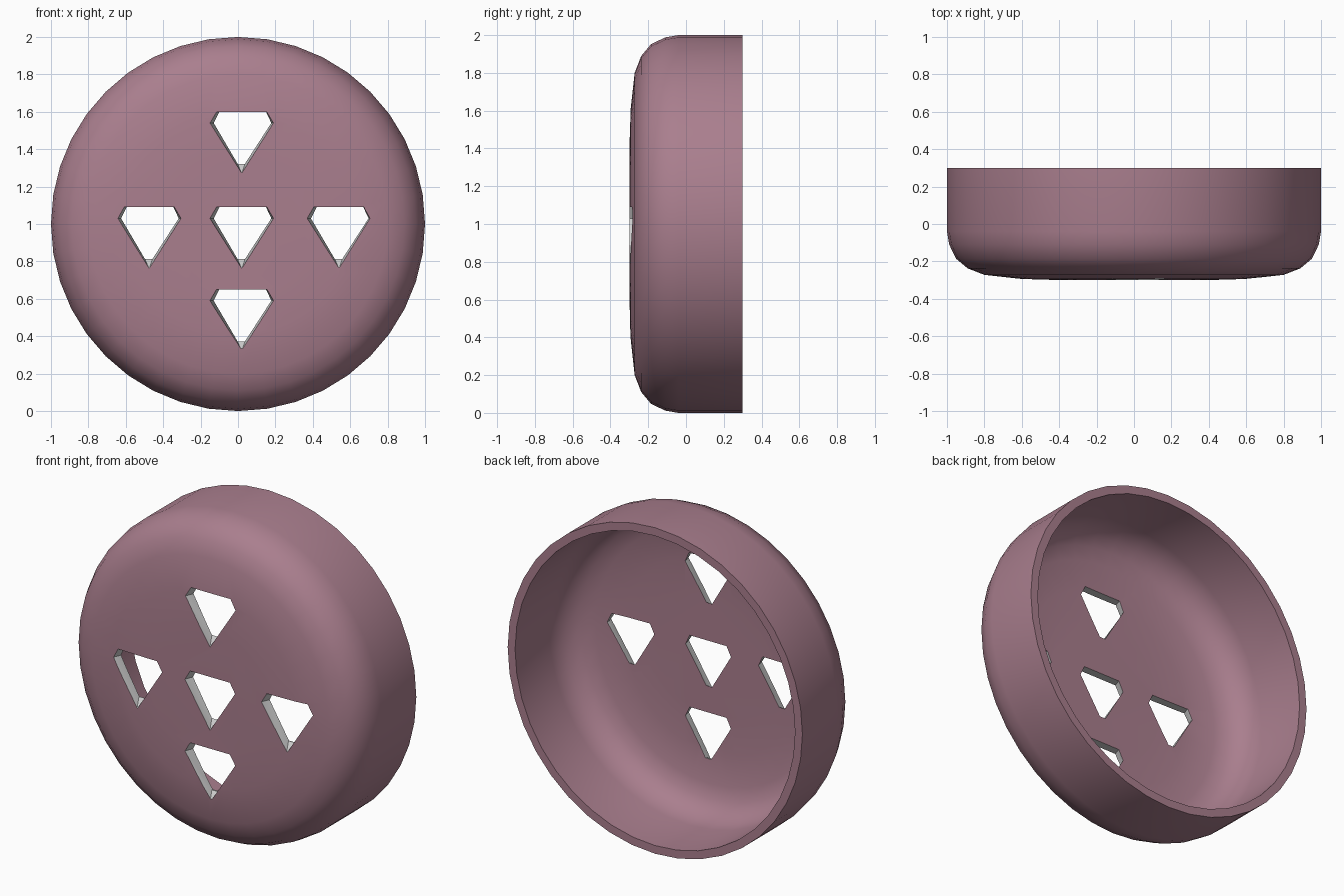
import bpy, bmesh, math

if "Cube" in bpy.data.objects:
    bpy.data.objects.remove(bpy.data.objects["Cube"])

SIDES = 40


def material(name, rgb):
    m = bpy.data.materials.new(name)
    m.diffuse_color = (*rgb, 1)
    m.use_nodes = True
    m.node_tree.nodes["Principled BSDF"].inputs["Base Color"].default_value = m.diffuse_color
    return m


def make_object(name, bm, mat):
    bmesh.ops.recalc_face_normals(bm, faces=bm.faces)
    me = bpy.data.meshes.new(name)
    bm.to_mesh(me)
    bm.free()
    me.materials.append(mat)
    ob = bpy.data.objects.new(name, me)
    bpy.context.collection.objects.link(ob)
    return ob


def bridge(bm, a, b):
    n = len(a)
    for i in range(n):
        bm.faces.new((a[i], a[(i + 1) % n], b[(i + 1) % n], b[i]))


pink = material("dusty_pink", (0.40, 0.21, 0.27))
grey = material("cut_grey", (0.6, 0.6, 0.6))

# Round dish: outer and inner profile (radius, y) turned about the y axis
outer = [(0.4, -0.3), (0.6, -0.294), (0.8, -0.272), (0.89, -0.237),
         (0.952, -0.185), (0.988, -0.11), (1.0, -0.04), (1.0, 0.3)]
inner = [(0.95, 0.3), (0.95, -0.03), (0.938, -0.095), (0.903, -0.157),
         (0.85, -0.2), (0.77, -0.226), (0.59, -0.245), (0.4, -0.25)]
bm = bmesh.new()
rings = []
for r, y in outer + inner:
    rings.append([bm.verts.new((r * math.cos(2 * math.pi * i / SIDES), y,
                                1 + r * math.sin(2 * math.pi * i / SIDES)))
                  for i in range(SIDES)])
for a, b in zip(rings, rings[1:]):
    bridge(bm, a, b)
bm.faces.new(rings[0])
bm.faces.new(rings[-1])
dish = make_object("round_dish", bm, pink)

# Cutter: five blunt triangles that narrow through the wall
front = [(-0.15, 1.03), (-0.115, 1.09), (0.155, 1.09), (0.19, 1.03),
         (0.022, 0.765), (0.018, 0.765)]
back = [(-0.13, 1.03), (-0.1, 1.09), (0.15, 1.09), (0.178, 1.03),
        (0.037, 0.812), (-0.002, 0.812)]
layers = [(-0.36, front), (-0.297, front), (-0.25, back), (-0.18, back)]
bm = bmesh.new()
for dx, dz in [(0, 0), (-0.495, 0), (0.52, 0), (0, 0.51), (0, -0.44)]:
    loops = [[bm.verts.new((x + dx, y, z + dz)) for x, z in outline]
             for y, outline in layers]
    for a, b in zip(loops, loops[1:]):
        bridge(bm, a, b)
    bm.faces.new(loops[0])
    bm.faces.new(loops[-1])
cutter = make_object("hole_cutter", bm, grey)
cutter.hide_render = True

# Cut the holes, then smooth the curved surfaces
mod = dish.modifiers.new("holes", 'BOOLEAN')
mod.operation = 'DIFFERENCE'
mod.solver = 'EXACT'
mod.material_mode = 'TRANSFER'
mod.object = cutter
bpy.context.view_layer.objects.active = dish
dish.select_set(True)
bpy.ops.object.modifier_apply(modifier="holes")
bpy.data.objects.remove(cutter)
bpy.ops.object.shade_smooth_by_angle(angle=math.radians(30))
